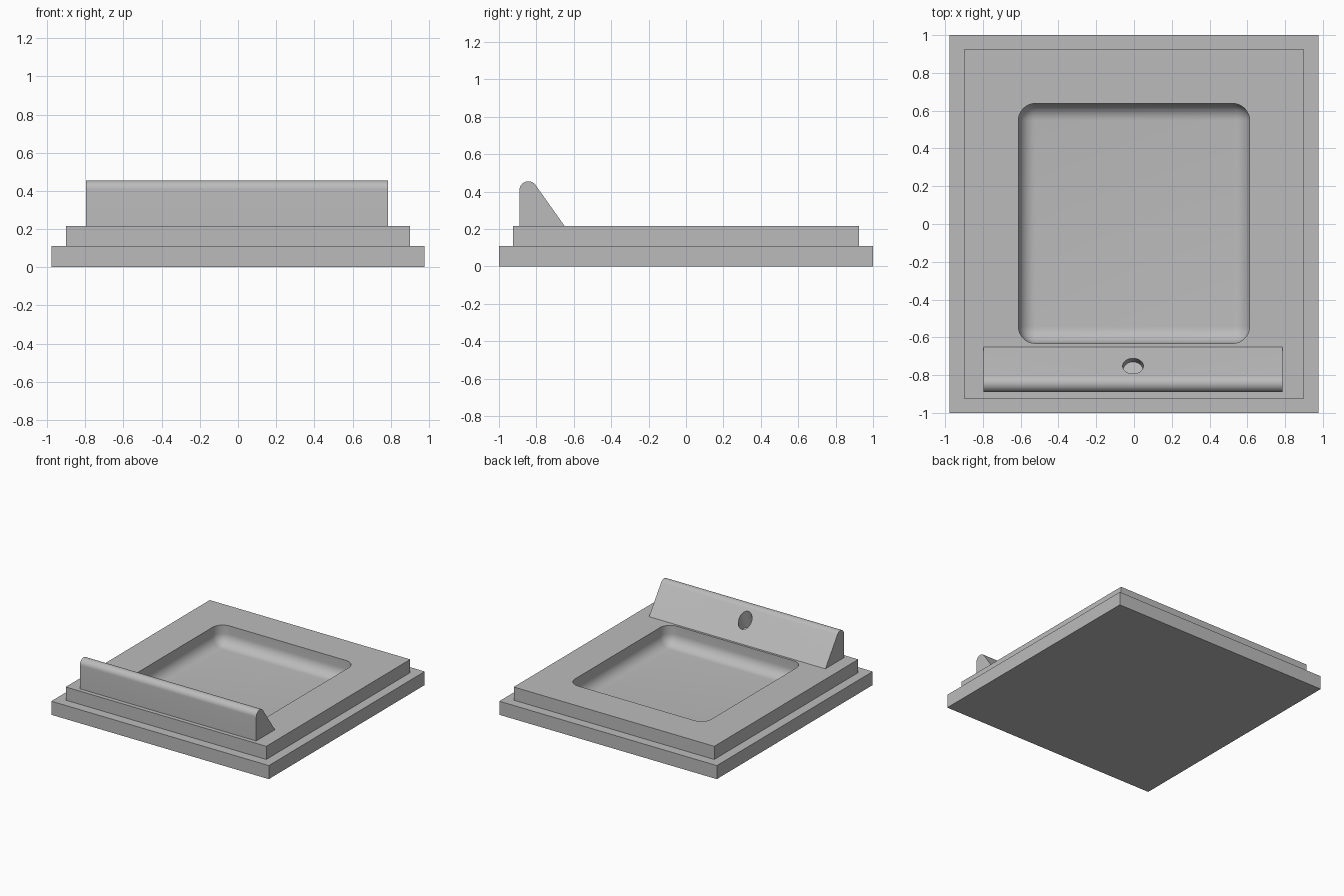
import bpy, bmesh, math
from mathutils import Matrix, Vector

if "Cube" in bpy.data.objects:
    bpy.data.objects.remove(bpy.data.objects["Cube"], do_unlink=True)

gray = bpy.data.materials.new("plain gray")
gray.use_nodes = True
COLOR = (0.5, 0.5, 0.5, 1)
gray.diffuse_color = COLOR
gray.node_tree.nodes["Principled BSDF"].inputs["Base Color"].default_value = COLOR


def make_object(name, bm):
    bmesh.ops.recalc_face_normals(bm, faces=bm.faces)
    mesh = bpy.data.meshes.new(name)
    bm.to_mesh(mesh)
    bm.free()
    mesh.materials.append(gray)
    obj = bpy.data.objects.new(name, mesh)
    bpy.context.collection.objects.link(obj)
    return obj


def box(x0, x1, y0, y1, z0, z1):
    bm = bmesh.new()
    size = Matrix.Diagonal((x1 - x0, y1 - y0, z1 - z0, 1))
    middle = Vector((x0 + x1, y0 + y1, z0 + z1)) / 2
    bmesh.ops.create_cube(bm, size=1, matrix=Matrix.Translation(middle) @ size)
    return bm


def cut(obj, cutter):
    cutter.hide_render = True
    mod = obj.modifiers.new("cut", "BOOLEAN")
    mod.operation = "DIFFERENCE"
    mod.solver = "EXACT"
    mod.object = cutter
    bpy.ops.object.select_all(action="DESELECT")
    bpy.context.view_layer.objects.active = obj
    obj.select_set(True)
    bpy.ops.object.modifier_apply(modifier=mod.name)
    bpy.data.objects.remove(cutter, do_unlink=True)
    bpy.ops.object.shade_smooth_by_angle(angle=math.radians(30))


# Stepped base: a slab with a smaller tier raised from its top
BASE_TOP, TIER_TOP = 0.11, 0.217
bm = box(-0.977, 0.977, -1, 1, 0, BASE_TOP)
top = max(bm.faces, key=lambda f: f.calc_center_median().z)
bmesh.ops.inset_region(bm, faces=[top], thickness=0.108)
raised = bmesh.ops.extrude_face_region(bm, geom=[top])["geom"]
bmesh.ops.translate(bm, vec=(0, 0, TIER_TOP - BASE_TOP),
                    verts=[g for g in raised if isinstance(g, bmesh.types.BMVert)])
if top.is_valid:
    bmesh.ops.delete(bm, geom=[top], context="FACES_ONLY")
base = make_object("stepped_base", bm)

# Tray recess with rounded corners and a filleted floor
bm = box(-0.612, 0.612, -0.632, 0.638, 0.06, 0.5)
edges = [e for e in bm.edges if min(v.co.z for v in e.verts) < 0.1]
bmesh.ops.bevel(bm, geom=edges, offset=0.09, offset_type="OFFSET",
                segments=10, profile=0.5, affect="EDGES")
cut(base, make_object("recess_cutter", bm))

# Front lip: upright front, rounded crest, sloping back
FRONT, RADIUS, CREST_Z = -0.89, 0.047, 0.408
profile = [(-0.65, TIER_TOP)]
for i in range(17):
    a = math.radians(36 + (180 - 36) * i / 16)
    profile.append((FRONT + RADIUS + RADIUS * math.cos(a), CREST_Z + RADIUS * math.sin(a)))
profile.append((FRONT, TIER_TOP))
bm = bmesh.new()
side = bm.faces.new([bm.verts.new((-0.797, y, z)) for y, z in profile])
swept = bmesh.ops.extrude_face_region(bm, geom=[side])["geom"]
bmesh.ops.translate(bm, vec=(1.584, 0, 0),
                    verts=[g for g in swept if isinstance(g, bmesh.types.BMVert)])
if not any(f.calc_center_median().x < -0.79 for f in bm.faces):
    bm.faces.new([v for v in bm.verts if v.co.x < -0.79])
lip = make_object("front_lip", bm)

# Blind round hole sunk steeply into the sloping back of the lip
bm = bmesh.new()
bmesh.ops.create_cone(bm, cap_ends=True, segments=40, radius1=0.055, radius2=0.055, depth=0.5,
                      matrix=Matrix.Translation((-0.005, -0.752, 0.36))
                      @ Matrix.Rotation(math.radians(-16), 4, "X")
                      @ Matrix.Translation((0, 0, 0.14)))
cut(lip, make_object("hole_cutter", bm))
